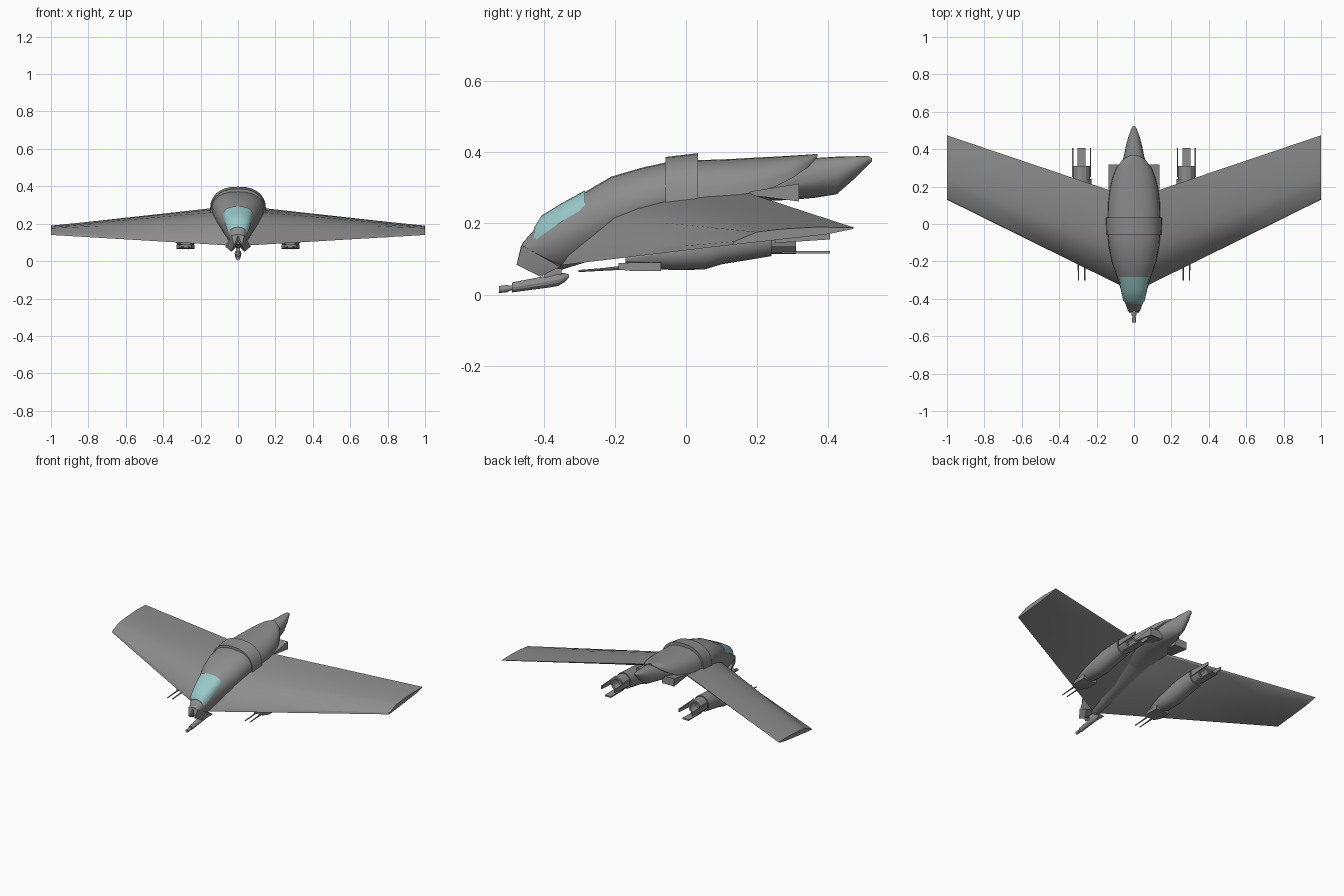
import bpy, bmesh, math
from mathutils import Vector

if "Cube" in bpy.data.objects:
    bpy.data.objects.remove(bpy.data.objects["Cube"])

# Materials: dark grey paint and tinted glass
paint = bpy.data.materials.new("dark_grey")
paint.diffuse_color = (.27, .27, .27, 1)
paint.use_nodes = True
paint.node_tree.nodes["Principled BSDF"].inputs["Base Color"].default_value = paint.diffuse_color
glass = bpy.data.materials.new("glass")
glass.diffuse_color = (.32, .58, .58, 1)
glass.use_nodes = True
glass.node_tree.nodes["Principled BSDF"].inputs["Base Color"].default_value = glass.diffuse_color


def finish(name, bm, mirror=False, mat=paint, angle=28):
    bmesh.ops.recalc_face_normals(bm, faces=bm.faces)
    me = bpy.data.meshes.new(name)
    bm.to_mesh(me)
    bm.free()
    ob = bpy.data.objects.new(name, me)
    bpy.context.collection.objects.link(ob)
    if mirror:
        ob.modifiers.new("mirror", 'MIRROR')
    me.materials.append(mat)
    bpy.ops.object.select_all(action='DESELECT')
    ob.select_set(True)
    bpy.context.view_layer.objects.active = ob
    bpy.ops.object.shade_smooth_by_angle(angle=math.radians(angle))
    return ob


def loft(name, rings, **kw):
    bm = bmesh.new()
    vs = [[bm.verts.new(p) for p in r] for r in rings]
    n = len(vs[0])
    for a, b in zip(vs, vs[1:]):
        for i in range(n):
            j = (i + 1) % n
            bm.faces.new((a[i], a[j], b[j], b[i]))
    bm.faces.new(vs[0])
    bm.faces.new(vs[-1])
    return finish(name, bm, **kw)


def hull(name, pts, **kw):
    bm = bmesh.new()
    for p in pts:
        bm.verts.new(p)
    res = bmesh.ops.convex_hull(bm, input=bm.verts)
    junk = {v for v in res["geom_interior"] if isinstance(v, bmesh.types.BMVert)}
    bmesh.ops.delete(bm, geom=list(junk), context='VERTS')
    return finish(name, bm, **kw)


def box(name, x, y, z, **kw):
    return hull(name, [(a, b, c) for a in x for b in y for c in z], **kw)


def spow(v, e):
    return math.copysign(abs(v) ** e, v)


def egg(y, w, b, m, t, cx=0, n=24, low=1.7, up=2.4):
    # closed section: half width w, bottom b, widest height m, top t
    out = []
    for i in range(n):
        a = 2 * math.pi * i / n
        c, s = math.cos(a), math.sin(a)
        e = 2 / (up if s >= 0 else low)
        h = t - m if s >= 0 else m - b
        out.append(Vector((cx + w * spow(c, e), y, m + h * spow(s, e))))
    return out


def dome(y, w, m, t, n=14, up=2.4):
    # upper half section with a flat base at m
    return [Vector((w * spow(math.cos(math.pi * i / n), 2 / up), y,
                    m + (t - m) * abs(math.sin(math.pi * i / n)) ** (2 / up))) for i in range(n + 1)]


def tube(name, pts, x=0, n=10, **kw):
    return loft(name, [egg(y, r, z - r, z, z + r, x, n, 2, 2) for y, z, r in pts], **kw)


# Fuselage front hull, its belly sunk into the wing
loft("front_hull", [egg(*s) for s in [
    (-.462, .03, .09, .12, .143), (-.425, .047, .075, .14, .185),
    (-.405, .056, .07, .15, .215), (-.35, .071, .07, .17, .25),
    (-.285, .09, .09, .2, .288), (-.21, .117, .118, .23, .332),
    (-.12, .135, .15, .26, .358), (-.05, .141, .18, .275, .373),
    (.03, .141, .215, .28, .378)]])

# Raised collar band behind the cockpit
loft("collar", [dome(*s) for s in [(-.058, .147, .255, .387), (.034, .15, .27, .398)]])

# Rear upper shell with rising lower edge
loft("rear_shell", [dome(*s) for s in [
    (.03, .141, .268, .378), (.12, .138, .276, .381), (.19, .129, .287, .385),
    (.25, .114, .303, .388), (.30, .094, .328, .391), (.345, .06, .36, .394),
    (.37, .012, .388, .396)]])

# Inner tail boom
loft("tail_boom", [egg(*s) for s in [
    (.0, .13, .205, .265, .35), (.18, .112, .262, .285, .355), (.29, .078, .266, .305, .375),
    (.36, .055, .272, .32, .384), (.424, .042, .282, .335, .388), (.47, .029, .322, .358, .389),
    (.512, .013, .364, .378, .39), (.523, .005, .374, .379, .384)]])

# Canopy glass
loft("canopy", [dome(*s) for s in [
    (-.428, .043, .148, .187), (-.407, .058, .166, .222),
    (-.35, .071, .205, .257), (-.284, .08, .245, .293)]], mat=glass)

# Chin cheeks under the nose
hull("chin_cheeks", [(0, -.464, .138), (.034, -.462, .138), (.022, -.477, .084), (.035, -.41, .05),
                     (.068, -.355, .078), (0, -.46, .105), (0, -.35, .085)],
     mirror=True, angle=15)

# Wings: root and tip sections as (y, z)
root = [(-.305, .088), (-.297, .112), (-.2, .215), (-.14, .242), (-.07, .262), (.05, .277),
        (.177, .285), (.17, .274), (.05, .22), (-.1, .153)]
tip = [(.13, .14), (.135, .149), (.2, .176), (.24, .181), (.28, .185), (.37, .19),
       (.474, .188), (.468, .184), (.4, .17), (.25, .153)]


def wing_ring(x):
    k = (x - .12) / .88
    return [Vector((x, a[0] + (b[0] - a[0]) * k, a[1] + (b[1] - a[1]) * k)) for a, b in zip(root, tip)]


loft("wings", [wing_ring(x) for x in (0, .12, .4, .7, 1)], mirror=True)

# Side exhaust boxes beside the tail
hull("side_exhausts", [(x, y, z) for x in (.05, .137) for y, z in
                       [(.18, .28), (.18, .29), (.318, .262), (.318, .312)]], mirror=True)

# Engine pods beneath the wings
X = .28
loft("engine_pods", [egg(y, w, b, m, t, X, 16, 2.2, 2) for y, w, b, m, t in [
    (-.17, .03, .085, .1, .115), (-.1, .048, .073, .11, .135), (-.04, .055, .069, .12, .16),
    (.05, .057, .07, .13, .19), (.1, .055, .085, .14, .205), (.24, .052, .108, .16, .212)]], mirror=True)
loft("engine_nozzles", [egg(y, w, .16 - w, .16, .16 + w, X, 12, 2, 2) for y, w in [
    (.23, .046), (.31, .046), (.31, .034), (.26, .028)]], mirror=True)
box("nozzle_lower_plate", (X - .022, X + .022), (.27, .405), (.115, .123), mirror=True)
for tag, s in (("inner", -1), ("outer", 1)):
    hull("nozzle_%s_plate" % tag, [(X + s * dx, y, z) for dx in (.044, .051) for y, z in
                                   [(.25, .145), (.25, .182), (.405, .155), (.405, .174)]], mirror=True)

# Twin wing guns with flat housings
hull("gun_housings", [(X + sx * w, y, z) for sx in (-1, 1) for w, y, z in
                      [(.03, -.19, .07), (.03, -.19, .088), (.048, -.15, .066), (.048, -.15, .09),
                       (.048, -.07, .066), (.048, -.07, .09)]], mirror=True)
for tag, s in (("inner", -1), ("outer", 1)):
    tube("gun_barrel_%s" % tag, [(-.302, .066, .003), (-.23, .071, .004), (-.17, .076, .006)],
         x=X + s * .017, n=8, mirror=True)

# Nose gun slung under the chin
tube("nose_gun", [(-.526, .014, .01), (-.5, .017, .01), (-.5, .017, .007), (-.49, .019, .007),
                  (-.49, .02, .014), (-.39, .036, .017), (-.36, .042, .018),
                  (-.34, .048, .012), (-.33, .052, .004)], n=12)
box("gun_mount", (-.01, .01), (-.40, -.35), (.04, .1))
